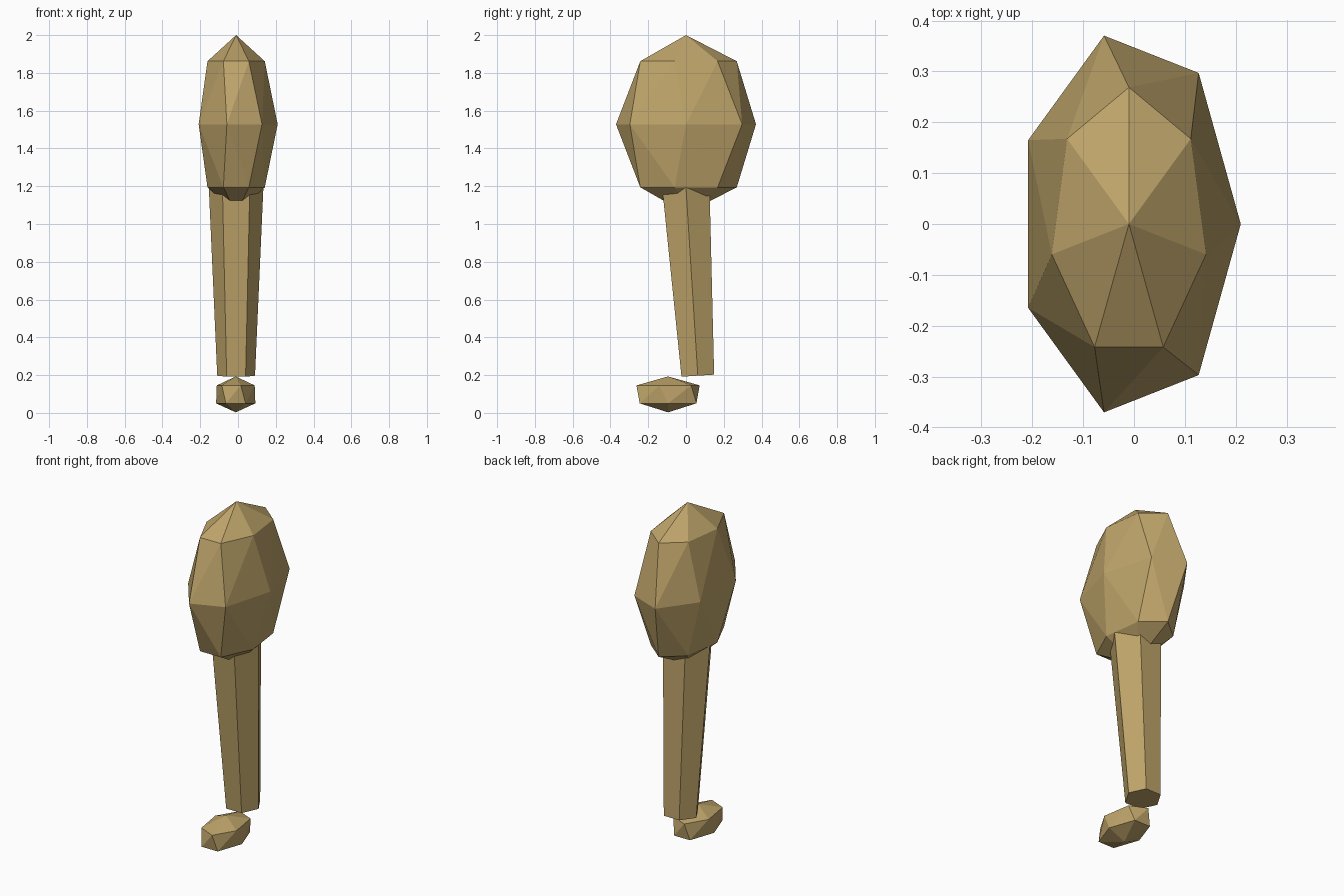
import bpy
import bmesh
from math import sin, cos, pi, radians
from mathutils import Vector

cube = bpy.data.objects.get("Cube")
if cube:
    bpy.data.objects.remove(cube, do_unlink=True)

# Single tan material
tan = bpy.data.materials.new("tan")
tan.use_nodes = True
colour = (0.515, 0.371, 0.144, 1)
tan.diffuse_color = colour
tan.node_tree.nodes["Principled BSDF"].inputs["Base Color"].default_value = colour


def ring(sides, radius, height, phase=0.0):
    """Points of a regular polygon; phase is a fraction of one side."""
    step = 2 * pi / sides
    return [Vector((radius * cos((k + phase) * step),
                    radius * sin((k + phase) * step), height))
            for k in range(sides)]


def convex_part(name, points):
    """Flat-shaded solid wrapped around the points."""
    bm = bmesh.new()
    for p in points:
        bm.verts.new(p)
    bmesh.ops.convex_hull(bm, input=bm.verts[:])
    bmesh.ops.dissolve_limit(bm, angle_limit=radians(0.5),
                             verts=bm.verts[:], edges=bm.edges[:])
    bmesh.ops.recalc_face_normals(bm, faces=bm.faces[:])
    mesh = bpy.data.meshes.new(name)
    bm.to_mesh(mesh)
    bm.free()
    mesh.materials.append(tan)
    obj = bpy.data.objects.new(name, mesh)
    bpy.context.collection.objects.link(obj)
    return obj


def faceted_blob(name, sides, bands, centre, size):
    """Ellipsoid whose odd rings are twisted back by a quarter side."""
    points = [Vector((0, 0, 1)), Vector((0, 0, -1))]
    for i in range(1, bands):
        a = pi * i / bands
        points += ring(sides, sin(a), cos(a), -0.25 * (i % 2))
    scale = Vector(size)
    return convex_part(name, [p * scale + Vector(centre) for p in points])


# Upper leg and foot
faceted_blob("thigh", 7, 4, (-0.01, 0, 1.528), (0.22, 0.38, 0.472))
faceted_blob("foot", 6, 3, (-0.012, -0.095, 0.098), (0.12, 0.2, 0.095))

# Tapered six-sided shin, leaning forward towards the thigh
low, high = Vector((-0.01, 0.0625, 0.197)), Vector((-0.01, -0.004, 1.25))
axis = high - low
turn = Vector((0, 0, 1)).rotation_difference(axis)
shin = [turn @ p + low
        for p in ring(6, 0.1, 0) + ring(6, 0.147, axis.length)]
convex_part("shin", shin)
